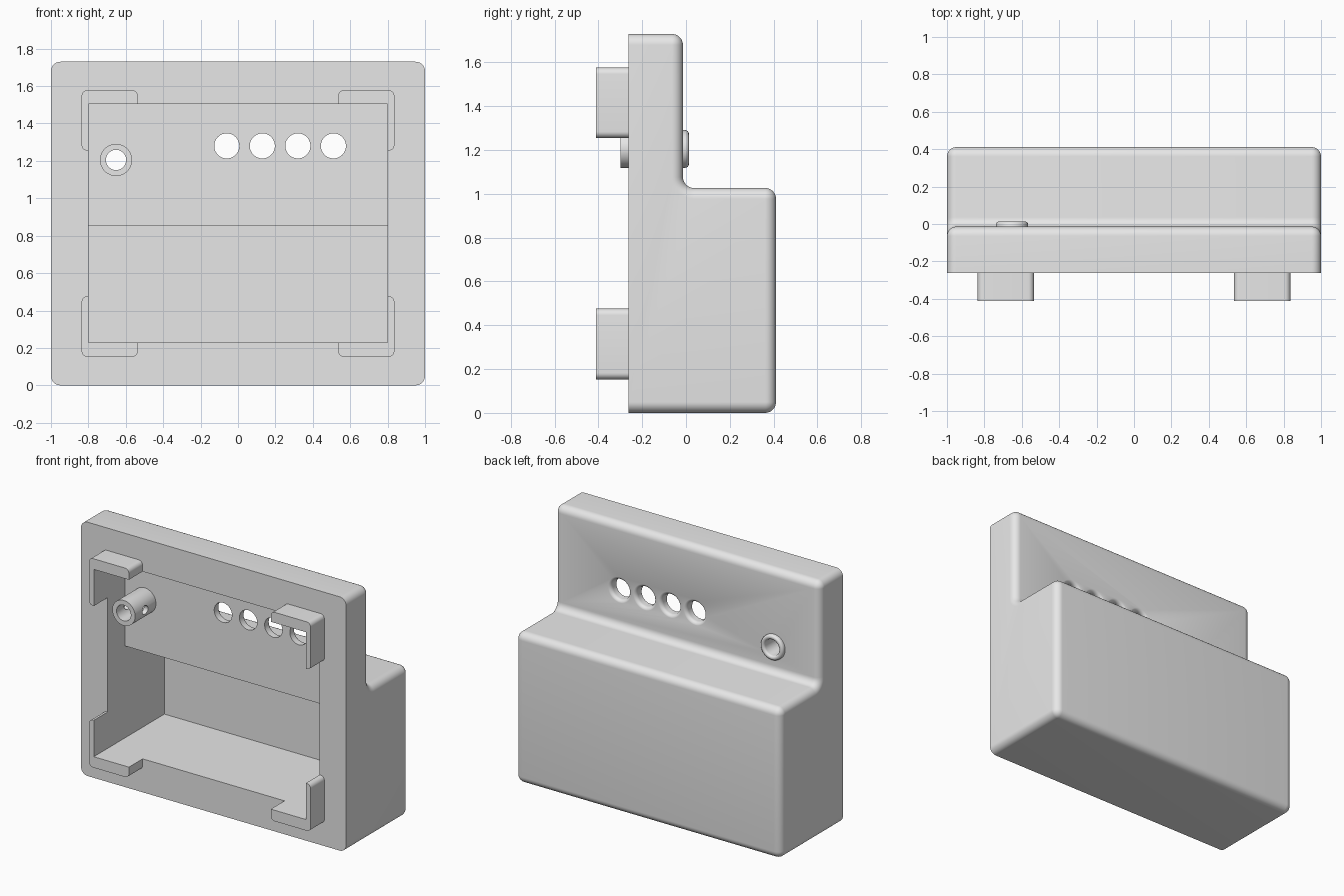
import bpy
import bmesh
from math import sin, cos, pi, radians

cube = bpy.data.objects.get("Cube")
if cube:
    bpy.data.objects.remove(cube, do_unlink=True)

grey = bpy.data.materials.new("plain grey")
grey.use_nodes = True
grey.diffuse_color = (0.8, 0.8, 0.8, 1)
grey.node_tree.nodes["Principled BSDF"].inputs["Base Color"].default_value = (0.8, 0.8, 0.8, 1)

FRONT, WALL_BACK, BACK = -0.263, -0.014, 0.411   # depth planes
TOP, SHELF, R = 1.73, 1.027, 0.05                # heights and fillet radius
STEPS = 8


def loft(name, rings, closed=False):
    """Skin a row of equal point rings, capped at the ends unless closed."""
    bm = bmesh.new()
    loops = [[bm.verts.new(p) for p in ring] for ring in rings]
    n = len(loops[0])
    pairs = list(zip(loops, loops[1:]))
    if closed:
        pairs.append((loops[-1], loops[0]))
    else:
        bm.faces.new(loops[0])
        bm.faces.new(loops[-1])
    for a, b in pairs:
        for i in range(n):
            j = (i + 1) % n
            bm.faces.new((a[i], a[j], b[j], b[i]))
    bmesh.ops.remove_doubles(bm, verts=bm.verts, dist=1e-5)
    bmesh.ops.recalc_face_normals(bm, faces=bm.faces)
    mesh = bpy.data.meshes.new(name)
    bm.to_mesh(mesh)
    bm.free()
    mesh.materials.append(grey)
    obj = bpy.data.objects.new(name, mesh)
    bpy.context.collection.objects.link(obj)
    return obj


def arc(cy, cz, r, start, end):
    angles = [radians(start + (end - start) * i / STEPS) for i in range(STEPS + 1)]
    return [(cy + r * cos(a), cz + r * sin(a)) for a in angles]


def lathe(name, x, z, profile, segments=48):
    """Revolve (radius, y) points about a front-to-back axis."""
    turns = [2 * pi * i / segments for i in range(segments)]
    return loft(name, [[(x + r * cos(a), y, z + r * sin(a)) for r, y in profile]
                       for a in turns], closed=True)


def select(obj):
    bpy.ops.object.select_all(action='DESELECT')
    obj.select_set(True)
    bpy.context.view_layer.objects.active = obj


def cut(obj, cutter):
    cutter.hide_render = True
    mod = obj.modifiers.new("cut", 'BOOLEAN')
    mod.operation = 'DIFFERENCE'
    mod.solver = 'EXACT'
    mod.object = cutter
    select(obj)
    bpy.ops.object.modifier_apply(modifier=mod.name)
    bpy.data.objects.remove(cutter, do_unlink=True)


def smooth(obj):
    select(obj)
    bpy.ops.object.shade_smooth_by_angle(angle=radians(30))


# Stepped housing: an L profile, drawn in at both ends for rounded rims
def side_profile(inset):
    convex, concave = R - inset, R + inset
    return ([(FRONT, TOP - inset)]
            + arc(WALL_BACK - R, TOP - R, convex, 90, 0)
            + arc(WALL_BACK + R, SHELF + R, concave, 180, 270)
            + arc(BACK - R, SHELF - R, convex, 90, 0)
            + arc(BACK - R, R, convex, 0, -90)
            + [(FRONT, inset)])


stations = []
for i in range(STEPS + 1):
    t = pi / 2 * i / STEPS
    stations.append((1 - R + R * sin(t), R * (1 - cos(t))))
stations = [(-x, d) for x, d in reversed(stations)] + stations
housing = loft("housing", [[(x, y, z) for y, z in side_profile(d)] for x, d in stations])

# Open cavity, shallow above and deep below
cavity = [(-0.6, 1.505), (-0.075, 1.505), (-0.075, 0.855),
          (0.35, 0.855), (0.35, 0.228), (-0.6, 0.228)]
cut(housing, loft("cavity_cutter", [[(x, y, z) for y, z in cavity] for x in (-0.8, 0.8)]))

# Four round windows, flared towards the back
HOLE, FLARE = 0.067, 0.025
flare = arc(HOLE + FLARE, WALL_BACK - FLARE + 0.0005, FLARE, 180, 90)
window = [(0, -0.2), (HOLE, -0.2)] + flare + [(HOLE + FLARE, 0.05), (0, 0.05)]
for i in range(4):
    cut(housing, lathe("window_cutter", -0.06 + 0.19 * i, 1.28, window))

# Hollow post through the upper wall, with a rounded back lip and a cross hole
PX, PZ = -0.652, 1.205
cut(housing, lathe("post_seat_cutter", PX, PZ,
                   [(0, -0.2), (0.07, -0.2), (0.07, 0.1), (0, 0.1)]))
lip = arc(0.07, -0.003, 0.016, 180, 0)
post = lathe("hollow_post", PX, PZ, [(0.086, -0.3), (0.054, -0.3)] + lip)
cross = [[(PX + dx, -0.19 + 0.03 * cos(2 * pi * i / 24), PZ + 0.03 * sin(2 * pi * i / 24))
          for i in range(24)] for dx in (-0.2, 0.2)]
cut(post, loft("cross_hole_cutter", cross))

smooth(housing)
smooth(post)


# Corner brackets: thin upright arm and thicker level arm, outer corners rounded
def bracket(name, sx, edge_z, end_z, inner_z):
    sz = 1 if edge_z > end_z else -1
    r = 0.03
    outer = [(0.535, inner_z)]
    outer += [(x, edge_z + sz * (z - r)) for x, z in arc(0.535 + r, 0, r, 180, 90)]
    outer += [(x, edge_z + sz * (z - r)) for x, z in arc(0.836 - r, 0, r, 90, 0)]
    outer += [(x, end_z + sz * (z + r)) for x, z in arc(0.836 - r, 0, r, 0, -90)]
    outer += [(0.8, end_z), (0.8, inner_z)]
    obj = loft(name, [[(sx * x, y, z) for x, z in outer] for y in (-0.411, FRONT)])
    smooth(obj)


for side, sx in (("left", 1), ("right", -1)):
    bracket("upper_" + side + "_bracket", sx, 1.577, 1.255, 1.505)
    bracket("lower_" + side + "_bracket", sx, 0.153, 0.476, 0.228)
